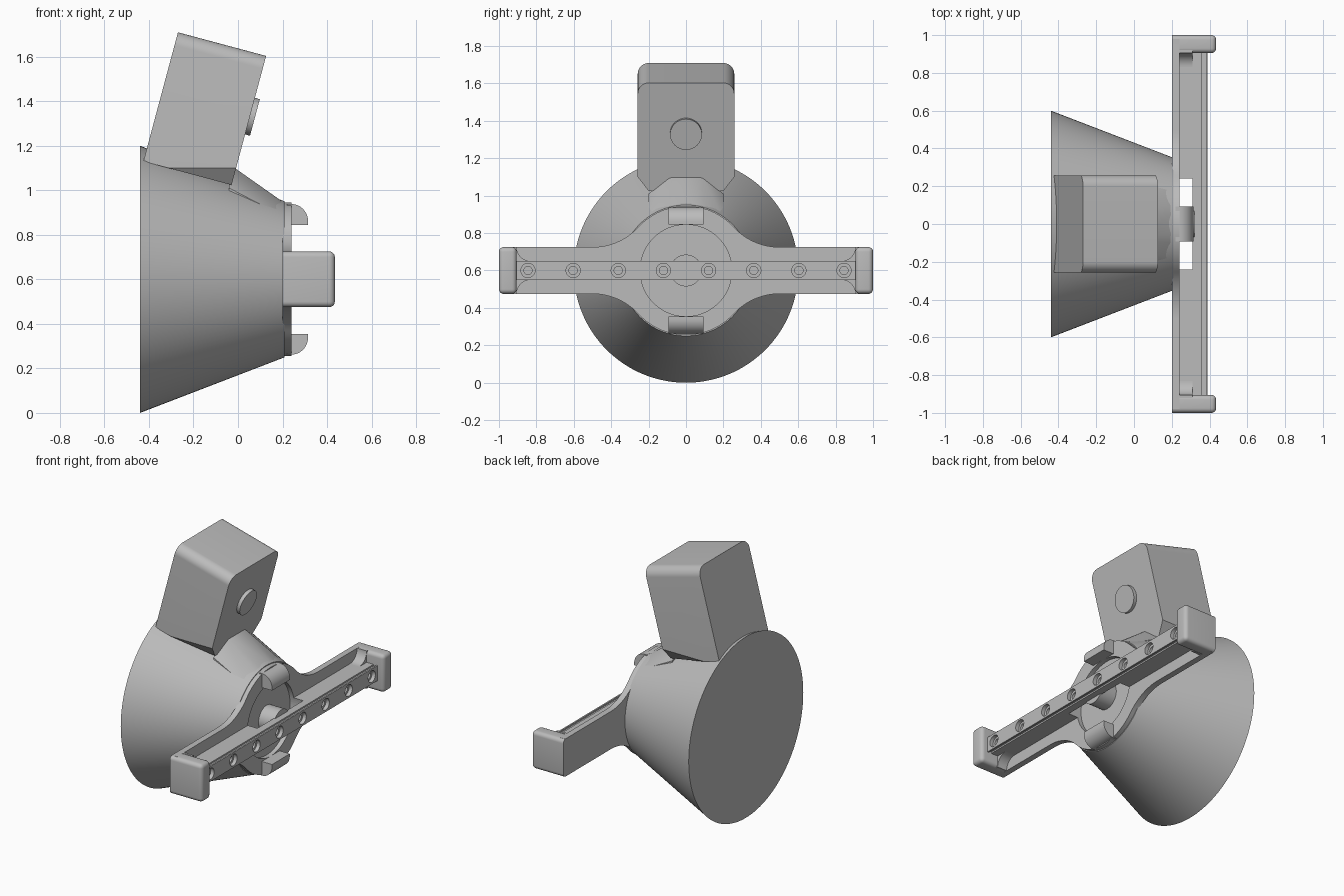
import bpy, bmesh, math
from mathutils import Matrix, Vector

cube = bpy.data.objects.get("Cube")
if cube:
    bpy.data.objects.remove(cube)

grey = bpy.data.materials.new("plain_grey")
grey.use_nodes = True
COLOUR = (0.5, 0.5, 0.5, 1)
grey.diffuse_color = COLOUR
grey.node_tree.nodes["Principled BSDF"].inputs["Base Color"].default_value = COLOUR

Z = 0.6        # height of the cone axis
LOBE = 0.345   # radius of the front collar
BAR = 0.125    # half height of the bar


def finish(name, bm):
    bmesh.ops.recalc_face_normals(bm, faces=bm.faces)
    mesh = bpy.data.meshes.new(name)
    bm.to_mesh(mesh)
    bm.free()
    mesh.materials.append(grey)
    ob = bpy.data.objects.new(name, mesh)
    bpy.context.collection.objects.link(ob)
    return ob


def smooth(ob):
    bpy.ops.object.select_all(action="DESELECT")
    ob.select_set(True)
    bpy.context.view_layer.objects.active = ob
    bpy.ops.object.shade_smooth_by_angle(angle=math.radians(30))


def prism_mesh(points, start, end, place):
    """Extrude a 2D outline from start to end; place maps (a, b, depth) to a point."""
    bm = bmesh.new()
    rings = [[bm.verts.new(place(a, b, d)) for a, b in points] for d in (start, end)]
    bm.faces.new(rings[0])
    bm.faces.new(rings[1])
    n = len(points)
    for i in range(n):
        j = (i + 1) % n
        bm.faces.new((rings[0][i], rings[0][j], rings[1][j], rings[1][i]))
    return bm


def along_x(a, b, d):
    return (d, a, Z + b)


def along_y(a, b, d):
    return (a, d, Z + b)


def arc(cx, cy, r, a0, a1, n=12):
    angles = [math.radians(a0 + (a1 - a0) * i / n) for i in range(n + 1)]
    return [(cx + r * math.cos(t), cy + r * math.sin(t)) for t in angles]


def rod(name, x0, x1, r0, r1, y=0, n=48):
    bm = bmesh.new()
    m = Matrix.Translation(((x0 + x1) / 2, y, Z)) @ Matrix.Rotation(math.pi / 2, 4, "Y")
    bmesh.ops.create_cone(bm, cap_ends=True, segments=n, radius1=r0, radius2=r1,
                          depth=x1 - x0, matrix=m)
    return finish(name, bm)


def cut(ob, cutter):
    mod = ob.modifiers.new("cut", "BOOLEAN")
    mod.operation = "DIFFERENCE"
    mod.solver = "EXACT"
    mod.object = cutter
    cutter.hide_render = True
    cutter.hide_set(True)
    cutter.display_type = "WIRE"


# Cone body
smooth(rod("cone_body", -0.44, 0.21, 0.6, 0.35, n=128))

# Front plate: a bar that swells smoothly into a round collar
fx = 0.5
fr = (fx**2 + BAR**2 - LOBE**2) / (2 * (LOBE - BAR))
tangent = math.degrees(math.atan2(BAR + fr, fx))
quarter = [(0.98, BAR)] + arc(fx, BAR + fr, fr, 270, 180 + tangent, 16)
quarter += arc(0, 0, LOBE, tangent, 90, 16)[1:]
upper = quarter + [(-a, b) for a, b in reversed(quarter[:-1])]
outline = upper + [(a, -b) for a, b in reversed(upper)]
plate = finish("front_plate", prism_mesh(outline, 0.2, 0.24, along_x))

# Rail with a fine groove along its upper and lower sides
half = [(0.22, 0.05), (0.36, 0.05), (0.36, 0.04), (0.38, 0.04), (0.38, 0.05), (0.39, 0.05)]
section = half + [(a, -b) for a, b in reversed(half)]
rail = finish("rail", prism_mesh(section, -0.93, 0.93, along_y))

# Round recess through the plate and under the middle of the rail
recess = rod("recess_cutter", 0.15, 0.31, 0.245, 0.245, n=96)
cut(plate, recess)
cut(rail, recess)

# Row of stepped screw holes
for i in range(8):
    y = (i - 3.5) * 0.2414
    cut(rail, rod("hole_cutter", 0.365, 0.42, 0.038, 0.038, y, 32))
    cut(rail, rod("bore_cutter", 0.33, 0.4, 0.022, 0.022, y, 32))
smooth(plate)
smooth(rail)

# Central boss
smooth(rod("centre_boss", 0.2, 0.32, 0.085, 0.085))

# End caps with rounded edges, and fillets where the rail meets them
for side, label in ((1, "left"), (-1, "right")):
    bm = bmesh.new()
    bmesh.ops.create_cube(bm, size=1, matrix=Matrix.Translation((0.3175, side * 0.9525, Z))
                          @ Matrix.Diagonal((0.235, 0.095, 2 * BAR, 1)))
    edges = [e for e in bm.edges if max(v.co.x for v in e.verts) > 0.4]
    bmesh.ops.bevel(bm, geom=edges, offset=0.025, segments=5, profile=0.5, affect="EDGES")
    smooth(finish(label + "_end_cap", bm))
    for up, level in ((1, "upper"), (-1, "lower")):
        pts = [(0.92, 0.04), (0.92, BAR)] + arc(0.83, BAR, 0.075, 0, -90) + [(0.83, 0.04)]
        pts = [(side * a, up * b) for a, b in pts]
        smooth(finish(f"{label}_{level}_fillet", prism_mesh(pts, 0.22, 0.31, along_x)))

# Hooked clips above and below the recess
for up, level in ((1, "upper"), (-1, "lower")):
    pts = [(0.22, 0.245), (0.315, 0.245)]
    pts += [(0.24 + 0.075 * a, 0.26 + 0.078 * b) for a, b in arc(0, 0, 1, 0, 90)]
    pts += [(0.22, 0.338)]
    bm = prism_mesh([(a, up * b) for a, b in pts], -0.093, 0.093, along_y)
    smooth(finish(level + "_clip", bm))

# Tilted block on top: u runs forward, w runs up its height
tilt = math.radians(15)
u = Vector((math.cos(tilt), 0, -math.sin(tilt)))
w = Vector((math.sin(tilt), 0, math.cos(tilt)))
corner = Vector((-0.425, 0, 1.13))


def on_block(a, b, d):
    return corner + u * d + w * b + Vector((0, a, 0))


W, H, R, D = 0.258, 0.6, 0.06, 0.41
pts = [(-W, 0), (W, 0)] + arc(W - R, H - R, R, 0, 90) + arc(R - W, H - R, R, 90, 180)
bm = prism_mesh(pts, 0, D, on_block)
for s in (1, -1):   # sloping cuts along both lower sides
    res = bmesh.ops.bisect_plane(bm, geom=bm.verts[:] + bm.edges[:] + bm.faces[:],
                                 plane_co=(0, s * W, 1.1), plane_no=(0, s * 0.09, -0.07),
                                 clear_outer=True)
    rim = [e for e in res["geom_cut"] if isinstance(e, bmesh.types.BMEdge)]
    bmesh.ops.holes_fill(bm, edges=rim, sides=0)
smooth(finish("top_block", bm))

# Round button on the block's front
smooth(finish("button", prism_mesh(arc(0, 0.32, 0.085, 0, 352.5, 47), D - 0.01, D + 0.023,
                                   on_block)))

# Sloping web between the block and the collar
bm = bmesh.new()
for s in (1, -1):
    for p in ((-0.04, 0.08, 1.118), (-0.04, 0.2, 1.01), (-0.04, 0.2, 0.9),
              (0.21, 0.1, 0.93), (0.21, 0.05, 0.942), (0.21, 0.2, 0.88), (0.21, 0.2, 0.8)):
        bm.verts.new((p[0], s * p[1], p[2]))
bmesh.ops.convex_hull(bm, input=bm.verts[:])
smooth(finish("support_web", bm))
